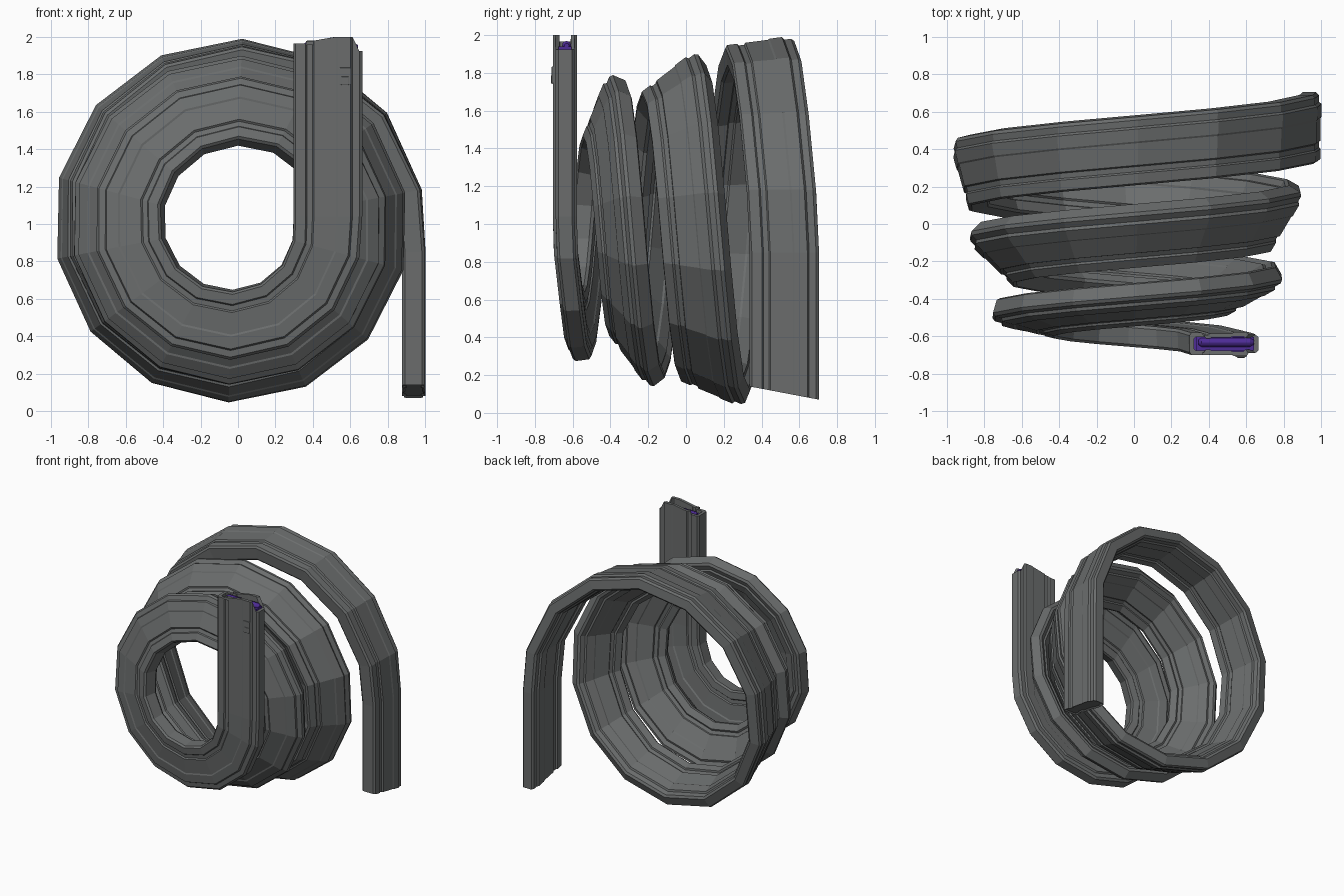
import bpy, bmesh, math
from mathutils import Vector

if "Cube" in bpy.data.objects:
    bpy.data.objects.remove(bpy.data.objects["Cube"])


def material(name, col):
    m = bpy.data.materials.new(name)
    m.diffuse_color = (*col, 1)
    m.use_nodes = True
    m.node_tree.nodes["Principled BSDF"].inputs["Base Color"].default_value = m.diffuse_color
    return m


GRAY = material("gunmetal gray", (0.145, 0.152, 0.152))
PURPLE = material("deep purple", (0.075, 0.025, 0.30))

# Cross-section: (across the strip, through its thickness); negative = outer face
PROFILE = [
    (-.183, -.045), (-.172, -.060), (-.118, -.060), (-.110, -.050), (-.082, -.050),
    (-.074, -.060), (.045, -.060), (.055, -.065), (.122, -.065), (.132, -.050),
    (.168, -.050), (.184, -.036),
    (.184, .036), (.168, .050), (.132, .050), (.122, .062), (.055, .062), (.045, .056),
    (-.074, .056), (-.082, .047), (-.110, .047), (-.118, .060), (-.172, .060), (-.183, .045),
]
SIDES, CX, CZ = 14, -0.015, 0.995
Y = Vector((0, 1, 0))


def frame(deg):
    """Centre, width direction and thickness direction along the conical coil."""
    t = deg / 360
    a = math.radians(deg)
    tilt = math.radians(30 * t)
    radial = Vector((math.cos(a), 0, -math.sin(a)))
    r = 0.495 + 0.1525 * t
    y = -0.64 + 0.25 * t + 0.0456 * t * t
    if t < 0.1:
        y = -0.64 + 0.1 * t
    centre = Vector((CX, y, CZ)) + radial * r
    return (centre, radial * math.cos(tilt) + Y * math.sin(tilt),
            Y * math.cos(tilt) - radial * math.sin(tilt))


def section(deg, z=None):
    c, w, n = frame(deg)
    if z is not None:
        c.z = z
    return [c + w * u + n * v for u, v in PROFILE]


# Rings: straight feed tower, three growing turns, straight tail
top = section(0, 2.0)
for p, (u, v) in zip(top, PROFILE):
    if u > .16:
        p.z = 1.925
    elif u < -.11:
        p.z = 1.965
    elif u < -.07:
        p.z = 1.98
tail = section(1080, 0.105)
for p, (u, v) in zip(tail, PROFILE):
    p.z -= u * 0.19
rings = [top, section(0, 1.04)]
rings += [section(15 + 360 / SIDES * k) for k in range(SIDES * 3)]
rings += [section(1080, 0.85), tail]

bm = bmesh.new()
vr = [[bm.verts.new(p) for p in ring] for ring in rings]
n = len(PROFILE)
for a, b in zip(vr, vr[1:]):
    for i in range(n):
        j = (i + 1) % n
        bm.faces.new((a[i], a[j], b[j], b[i]))

# Hollow mouth: rim ring stepping inward, then a sunken floor
c0 = frame(0)[0]
inner, floor = [], []
for v, (u, w) in zip(vr[0], PROFILE):
    x, y = c0.x + u * .87, c0.y + w * .62
    inner.append(bm.verts.new((x, y, v.co.z)))
    floor.append(bm.verts.new((x, y, 1.90)))
for a, b in ((vr[0], inner), (inner, floor)):
    for i in range(n):
        j = (i + 1) % n
        bm.faces.new((a[i], a[j], b[j], b[i]))
follower_floor = bm.faces.new(floor)
follower_floor.material_index = 1

# Tail end with a shallow inset plate
cap = bm.faces.new(vr[-1])
bmesh.ops.recalc_face_normals(bm, faces=bm.faces[:])
bmesh.ops.inset_region(bm, faces=[cap], thickness=0.012, depth=-0.01)
me = bpy.data.meshes.new("coiled_body")
bm.to_mesh(me)
bm.free()
me.materials.append(GRAY)
me.materials.append(PURPLE)
bpy.context.collection.objects.link(bpy.data.objects.new("coiled_body", me))


def box(name, loc, size, mat, bevel=0.0):
    bpy.ops.mesh.primitive_cube_add(size=1, location=loc)
    o = bpy.context.object
    o.name = name
    o.scale = size
    bpy.ops.object.transform_apply(location=False, scale=True)
    if bevel:
        m = o.modifiers.new("bevel", "BEVEL")
        m.width, m.segments = bevel, 2
    o.data.materials.append(mat)
    return o


def rod(name, x0, x1, r1, r2, y, z):
    bpy.ops.mesh.primitive_cone_add(vertices=12, radius1=r1, radius2=r2, depth=x1 - x0,
                                    location=((x0 + x1) / 2, y, z),
                                    rotation=(0, math.pi / 2, 0))
    o = bpy.context.object
    o.name = name
    o.data.materials.append(PURPLE)
    bpy.ops.object.shade_smooth_by_angle()


# Purple follower with a rounded bar lying on it
box("follower", (.485, -.64, 1.915), (.31, .07, .05), PURPLE)
rod("follower_bar", .36, .62, .024, .024, -.632, 1.945)
rod("follower_bar_tip", .62, .64, .024, .012, -.632, 1.945)
rod("follower_bar_tail", .345, .36, .014, .024, -.632, 1.945)

# Latch on the front of the tower: frame plus raised button
box("latch_plate", (.572, -.706, 1.79), (.06, .01, .09), GRAY, .004)
box("latch_button", (.572, -.709, 1.765), (.045, .012, .045), GRAY, .005)

# Cover closing the groove top, so it ends below the mouth
box("groove_stop", (.384, -.694, 1.968), (.04, .012, .022), GRAY)
